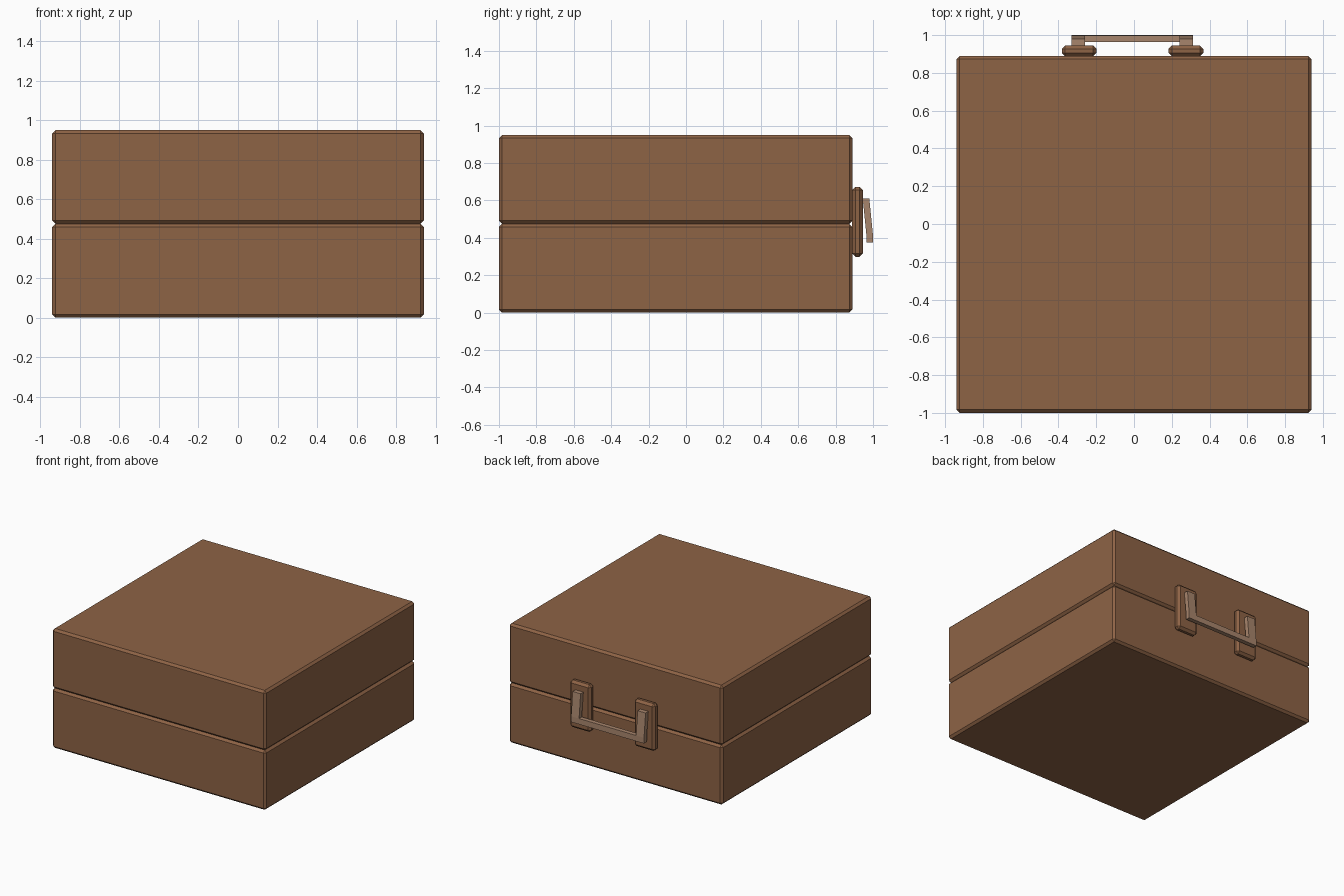
import bpy, bmesh
from mathutils import Vector

if "Cube" in bpy.data.objects:
    bpy.data.objects.remove(bpy.data.objects["Cube"])


def material(name, color):
    m = bpy.data.materials.new(name)
    m.diffuse_color = color
    m.use_nodes = True
    m.node_tree.nodes["Principled BSDF"].inputs["Base Color"].default_value = m.diffuse_color
    return m


leather = material("brown", (0.27, 0.125, 0.06, 1))
grip = material("light_brown", (0.39, 0.235, 0.15, 1))


def finish(bm, name, mat):
    bmesh.ops.recalc_face_normals(bm, faces=bm.faces)
    me = bpy.data.meshes.new(name)
    bm.to_mesh(me)
    bm.free()
    ob = bpy.data.objects.new(name, me)
    bpy.context.collection.objects.link(ob)
    me.materials.append(mat)
    return ob


def chamfered_box(name, lo, hi, chamfer, mat):
    lo, hi = Vector(lo), Vector(hi)
    bm = bmesh.new()
    bmesh.ops.create_cube(bm, size=1)
    bmesh.ops.scale(bm, vec=hi - lo, verts=bm.verts)
    bmesh.ops.translate(bm, vec=(lo + hi) / 2, verts=bm.verts)
    bmesh.ops.bevel(bm, geom=bm.edges[:], offset=chamfer, segments=1, affect='EDGES')
    return finish(bm, name, mat)


# Case halves, meeting at a V-shaped seam
for name, z in (("case_bottom", 0), ("case_lid", 0.475)):
    chamfered_box(name, (-0.94, -1, z), (0.94, 0.89, z + 0.475), 0.017, leather)

# Plates bridging the seam at the back
for side, x in (("left", -0.29), ("right", 0.275)):
    chamfered_box("handle_plate_" + side, (x - 0.092, 0.888, 0.298),
                  (x + 0.092, 0.945, 0.673), 0.018, leather)

# U-shaped handle: slanted legs running down into an upright bar
xs = (-0.33, -0.26, 0.242, 0.312)
rows = ((0.61, 0.945), (0.42, 0.964), (0.375, 0.965))
bm = bmesh.new()
grid = [[bm.verts.new((x, y, z)) for x in xs] for z, y in rows]
for r, c in ((0, 0), (0, 2), (1, 0), (1, 1), (1, 2)):
    bm.faces.new((grid[r][c], grid[r][c + 1], grid[r + 1][c + 1], grid[r + 1][c]))
ext = bmesh.ops.extrude_face_region(bm, geom=bm.faces[:], use_keep_orig=True)
outer = [v for v in ext["geom"] if isinstance(v, bmesh.types.BMVert)]
bmesh.ops.translate(bm, vec=(0, 0.035, 0), verts=outer)
finish(bm, "handle", grip)
